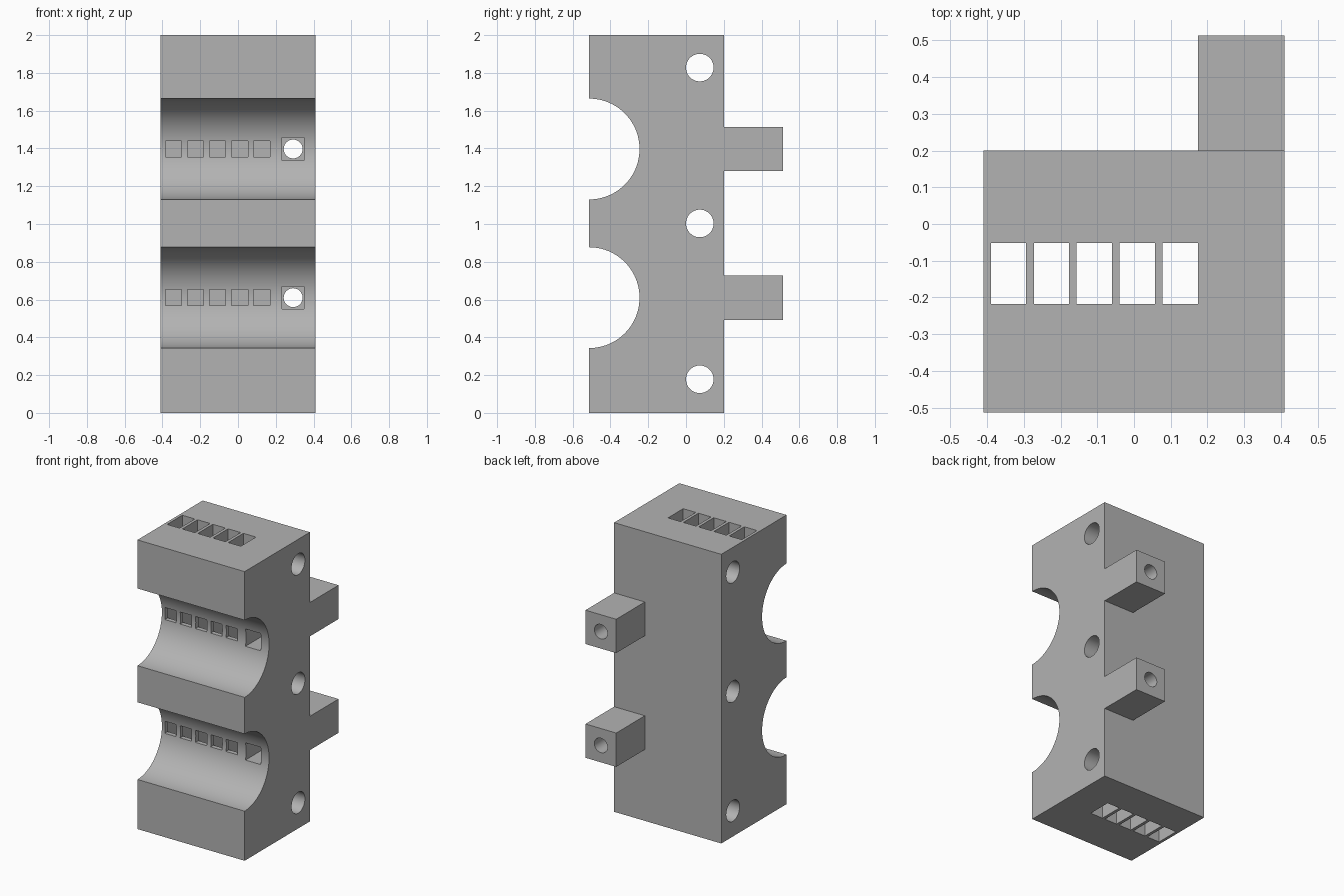
import bpy, bmesh, math
from mathutils import Matrix, Vector

cube = bpy.data.objects.get("Cube")
if cube:
    bpy.data.objects.remove(cube, do_unlink=True)

HALF_X, FRONT, BACK, TAB_END, HEIGHT = 0.41, -0.513, 0.2, 0.513, 2.0
GROOVE_Z = (0.61, 1.397)
GROOVE_R = 0.267
HOLE_X = 0.292

grey = bpy.data.materials.new("plain grey")
grey.use_nodes = True
colour = (0.45, 0.45, 0.45, 1)
grey.diffuse_color = colour
grey.node_tree.nodes["Principled BSDF"].inputs["Base Color"].default_value = colour


def finish(bm, name):
    bmesh.ops.recalc_face_normals(bm, faces=bm.faces)
    mesh = bpy.data.meshes.new(name)
    bm.to_mesh(mesh)
    bm.free()
    obj = bpy.data.objects.new(name, mesh)
    mesh.materials.append(grey)
    bpy.context.collection.objects.link(obj)
    return obj


def boxes(name, bounds):
    """One object of boxes, each given as a low and a high corner."""
    bm = bmesh.new()
    for low, high in bounds:
        low, high = Vector(low), Vector(high)
        matrix = Matrix.Translation((low + high) / 2) @ Matrix.Diagonal((high - low).to_4d())
        bmesh.ops.create_cube(bm, size=1, matrix=matrix)
    return finish(bm, name)


def rods(name, centres, radius, length, axis):
    bm = bmesh.new()
    turn = Matrix.Rotation(math.pi / 2, 4, axis)
    for centre in centres:
        bmesh.ops.create_cone(bm, cap_ends=True, segments=48, radius1=radius, radius2=radius,
                              depth=length, matrix=Matrix.Translation(centre) @ turn)
    return finish(bm, name)


def cut(target, cutter):
    mod = target.modifiers.new("cut", 'BOOLEAN')
    mod.operation, mod.solver, mod.object = 'DIFFERENCE', 'EXACT', cutter
    bpy.context.view_layer.objects.active = target
    bpy.ops.object.modifier_apply(modifier=mod.name)


# Block: side profile with two half-round grooves, extruded across the width
profile = [(FRONT, HEIGHT), (BACK, HEIGHT), (BACK, 0), (FRONT, 0)]
for zc in GROOVE_Z:
    for i in range(49):
        a = math.pi * (i / 48 - 0.5)
        profile.append((FRONT + GROOVE_R * math.cos(a), zc + GROOVE_R * math.sin(a)))
bm = bmesh.new()
face = bm.faces.new([bm.verts.new((-HALF_X, y, z)) for y, z in profile])
side = bmesh.ops.extrude_face_region(bm, geom=[face])
bmesh.ops.translate(bm, vec=(2 * HALF_X, 0, 0),
                    verts=[v for v in side["geom"] if isinstance(v, bmesh.types.BMVert)])
block = finish(bm, "grooved_block")

# Square tabs on the back
tabs = boxes("back_tabs", [((0.175, BACK, z - 0.117), (HALF_X, TAB_END, z + 0.117))
                           for z in GROOVE_Z])

# Cutters: vertical slots, windows into them, square pockets and round holes
slot_x = [-0.342 + 0.117 * i for i in range(5)]
slots = boxes("slot_cutter", [((x - 0.048, -0.218, -0.1), (x + 0.048, -0.052, 2.1))
                              for x in slot_x])
windows = boxes("window_cutter", [((x - 0.043, -0.4, z - 0.042), (x + 0.043, -0.13, z + 0.042))
                                  for x in slot_x for z in GROOVE_Z])
pockets = boxes("pocket_cutter", [((HOLE_X - 0.058, -0.4, z - 0.06), (HOLE_X + 0.058, -0.05, z + 0.06))
                                  for z in GROOVE_Z])
long_holes = rods("long_hole_cutter", [(HOLE_X, 0.15, z) for z in GROOVE_Z], 0.05, 1.0, 'X')
cross_holes = rods("cross_hole_cutter", [(0, 0.073, z) for z in (0.178, 1.003, 1.828)],
                   0.073, 1.0, 'Y')

for cutter in (slots, windows, pockets, long_holes, cross_holes):
    cut(block, cutter)
cut(tabs, long_holes)
for cutter in (slots, windows, pockets, long_holes, cross_holes):
    bpy.data.objects.remove(cutter, do_unlink=True)

# Smooth the round surfaces and keep the edges sharp
bpy.ops.object.select_all(action='DESELECT')
for obj in (block, tabs):
    obj.select_set(True)
bpy.context.view_layer.objects.active = block
bpy.ops.object.shade_smooth_by_angle(angle=math.radians(30))
